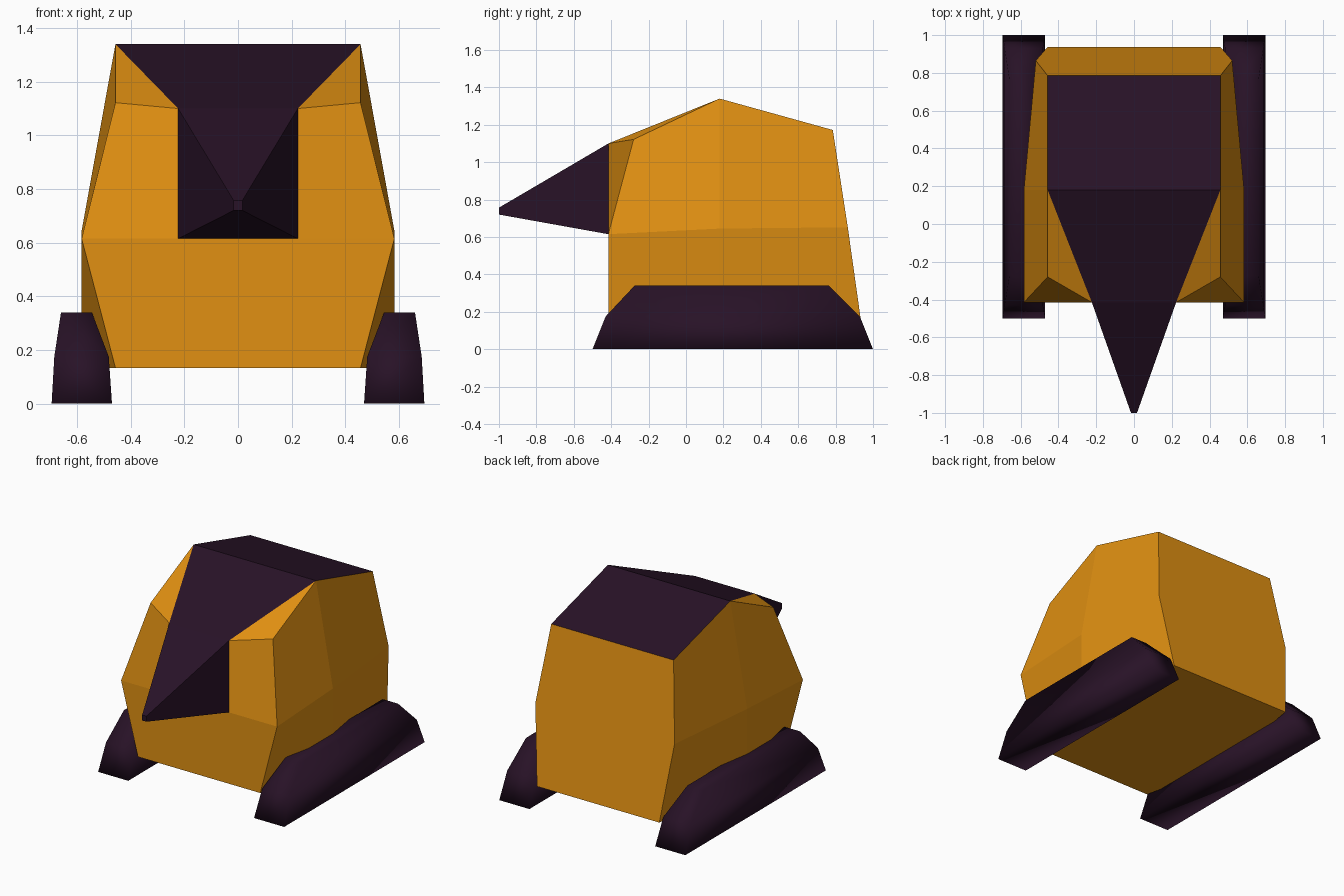
import bpy
import bmesh

cube = bpy.data.objects.get("Cube")
if cube:
    bpy.data.objects.remove(cube, do_unlink=True)


def make_material(name, colour):
    mat = bpy.data.materials.new(name)
    mat.use_nodes = True
    mat.diffuse_color = colour
    mat.node_tree.nodes["Principled BSDF"].inputs["Base Color"].default_value = colour
    return mat


ORANGE = make_material("orange paint", (0.75, 0.28, 0.006, 1))
DARK = make_material("dark plum", (0.021, 0.006, 0.02, 1))


def finish(name, bm, materials, smooth=False):
    """Weld the mesh, point its faces outwards and link it to the scene."""
    bmesh.ops.remove_doubles(bm, verts=bm.verts[:], dist=0.0005)
    bmesh.ops.recalc_face_normals(bm, faces=bm.faces[:])
    mesh = bpy.data.meshes.new(name)
    for face in bm.faces:
        face.smooth = smooth
    bm.to_mesh(mesh)
    bm.free()
    for mat in materials:
        mesh.materials.append(mat)
    obj = bpy.data.objects.new(name, mesh)
    bpy.context.collection.objects.link(obj)
    return obj


def flip(point):
    return (-point[0], point[1], point[2])


def panel(bm, points, slot=0):
    face = bm.faces.new([bm.verts.new(p) for p in points])
    face.material_index = slot


def side_panels(bm, *points):
    """One panel on each side of the body."""
    panel(bm, points)
    panel(bm, [flip(p) for p in points])


def cross_panel(bm, *points, slot=0):
    """One panel spanning the body from side to side."""
    panel(bm, list(points) + [flip(p) for p in reversed(points)], slot)


# Corner points on one side of the cab
nose_top, nose_low = (0.223, -0.415, 1.1), (0.223, -0.415, 0.615)
brow = (0.457, -0.28, 1.122)
peak, roof_rear = (0.457, 0.18, 1.34), (0.457, 0.785, 1.172)
front_waist, mid_waist, rear_waist = (0.583, -0.415, 0.615), (0.583, 0.18, 0.645), (0.52, 0.865, 0.652)
front_base, mid_base, rear_base = (0.457, -0.415, 0.133), (0.583, 0.18, 0.133), (0.457, 0.938, 0.133)

# Cab body with dark roof and hood
bm = bmesh.new()
cross_panel(bm, peak, roof_rear, slot=1)
cross_panel(bm, peak, nose_top, slot=1)
cross_panel(bm, nose_top, nose_low)
cross_panel(bm, nose_low, front_waist, front_base)
cross_panel(bm, roof_rear, rear_waist, rear_base)
cross_panel(bm, front_base, mid_base, rear_base)
side_panels(bm, peak, nose_top, brow)
side_panels(bm, nose_top, brow, front_waist, nose_low)
side_panels(bm, brow, front_waist, mid_waist, peak)
side_panels(bm, peak, mid_waist, rear_waist, roof_rear)
side_panels(bm, front_waist, front_base, mid_base, mid_waist)
side_panels(bm, mid_waist, mid_base, rear_base, rear_waist)
finish("cab_body", bm, [ORANGE, DARK])

# Pointed nose
tip_top, tip_low = (0.016, -1, 0.757), (0.016, -1, 0.72)
bm = bmesh.new()
cross_panel(bm, nose_top, tip_top)
cross_panel(bm, nose_low, tip_low)
cross_panel(bm, tip_top, tip_low)
cross_panel(bm, nose_top, nose_low)
side_panels(bm, nose_top, nose_low, tip_low, tip_top)
finish("pointed_nose", bm, [DARK])

# Tracks: stacked rectangles (height, inner x, outer x, front y, rear y)
LAYERS = [
    (0, 0.47, 0.695, -0.5, 1),
    (0.175, 0.482, 0.685, -0.43, 0.93),
    (0.34, 0.545, 0.66, -0.275, 0.765),
]
for name, side in (("left_track", 1), ("right_track", -1)):
    bm = bmesh.new()
    rings = []
    for z, inner, outer, front, rear in LAYERS:
        corners = [(inner, front), (outer, front), (outer, rear), (inner, rear)]
        rings.append([bm.verts.new((side * x, y, z)) for x, y in corners])
    for low, high in zip(rings, rings[1:]):
        for i in range(4):
            j = (i + 1) % 4
            bm.faces.new((low[i], low[j], high[j], high[i]))
    bm.faces.new(rings[0])
    bm.faces.new(rings[-1])
    finish(name, bm, [DARK], smooth=True)
